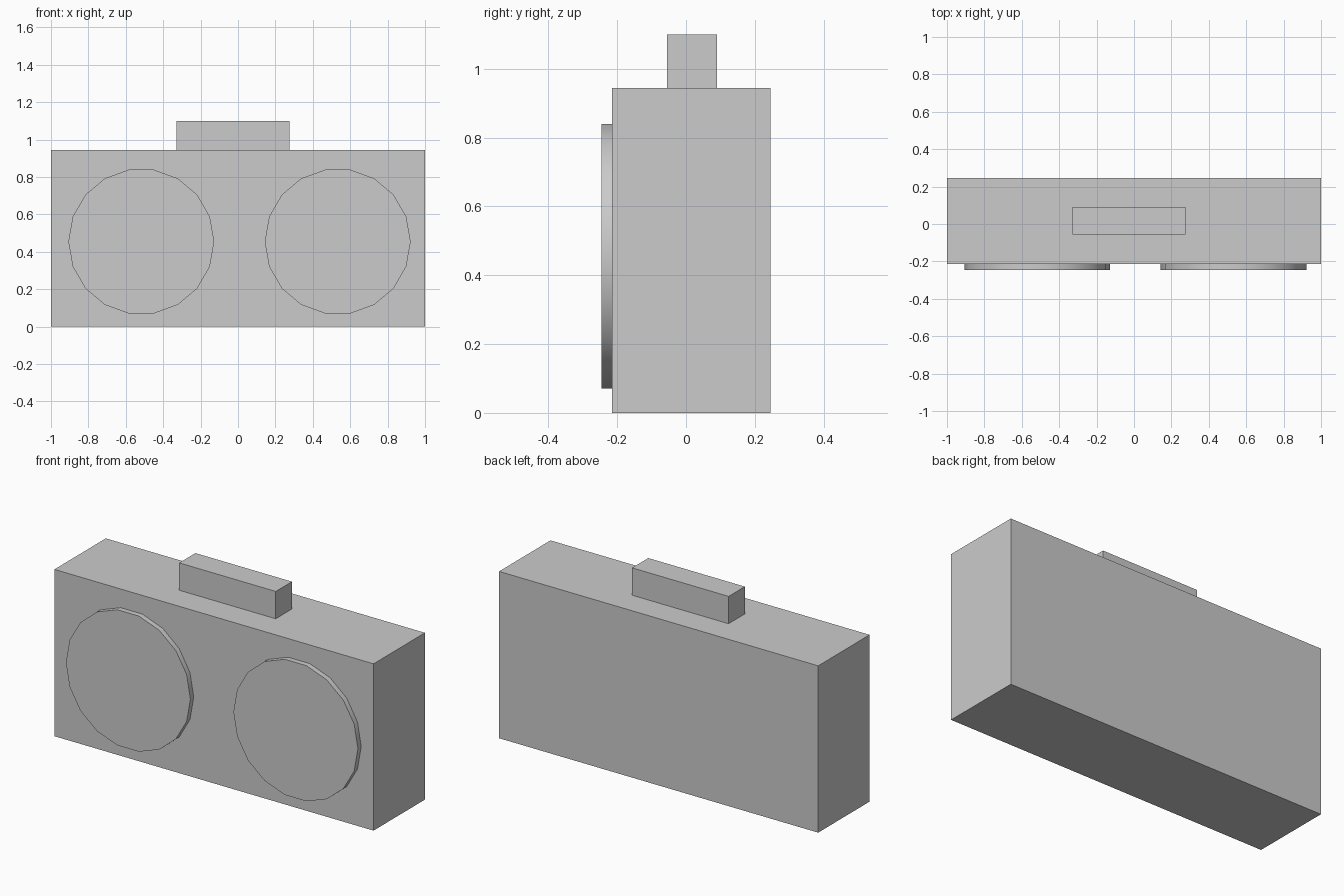
import bpy, bmesh
from math import cos, sin, radians, tau

if "Cube" in bpy.data.objects:
    bpy.data.objects.remove(bpy.data.objects["Cube"])


def make_object(name, bm):
    bmesh.ops.recalc_face_normals(bm, faces=bm.faces)
    mesh = bpy.data.meshes.new(name)
    bm.to_mesh(mesh)
    bm.free()
    obj = bpy.data.objects.new(name, mesh)
    bpy.context.collection.objects.link(obj)
    return obj


def box(name, lo, hi):
    bm = bmesh.new()
    bmesh.ops.create_cube(bm, size=1)
    for v in bm.verts:
        v.co = [a + (c + 0.5) * (b - a) for a, b, c in zip(lo, hi, v.co)]
    return make_object(name, bm)


def disc(name, x, z, radius, y_front, y_back, sides=18):
    bm = bmesh.new()
    ring = [bm.verts.new((x + radius * cos(tau * i / sides), y_front,
                          z + radius * sin(tau * i / sides))) for i in range(sides)]
    face = bm.faces.new(ring)
    ext = bmesh.ops.extrude_face_region(bm, geom=[face], use_keep_orig=True)
    for v in ext["geom"]:
        if isinstance(v, bmesh.types.BMVert):
            v.co.y = y_back
    obj = make_object(name, bm)
    # smooth rim with crisp front edge
    bpy.ops.object.select_all(action='DESELECT')
    obj.select_set(True)
    bpy.context.view_layer.objects.active = obj
    bpy.ops.object.shade_smooth_by_angle(angle=radians(30))
    return obj


# Main case
box("case", (-1, -0.215, 0), (1, 0.245, 0.945))

# Block handle on top, slightly off centre
box("handle", (-0.33, -0.055, 0.945), (0.275, 0.09, 1.10))

# Two round speaker plates on the front
for side, x in (("left", -0.517), ("right", 0.533)):
    disc(f"{side}_speaker", x, 0.455, 0.39, -0.245, -0.214)
